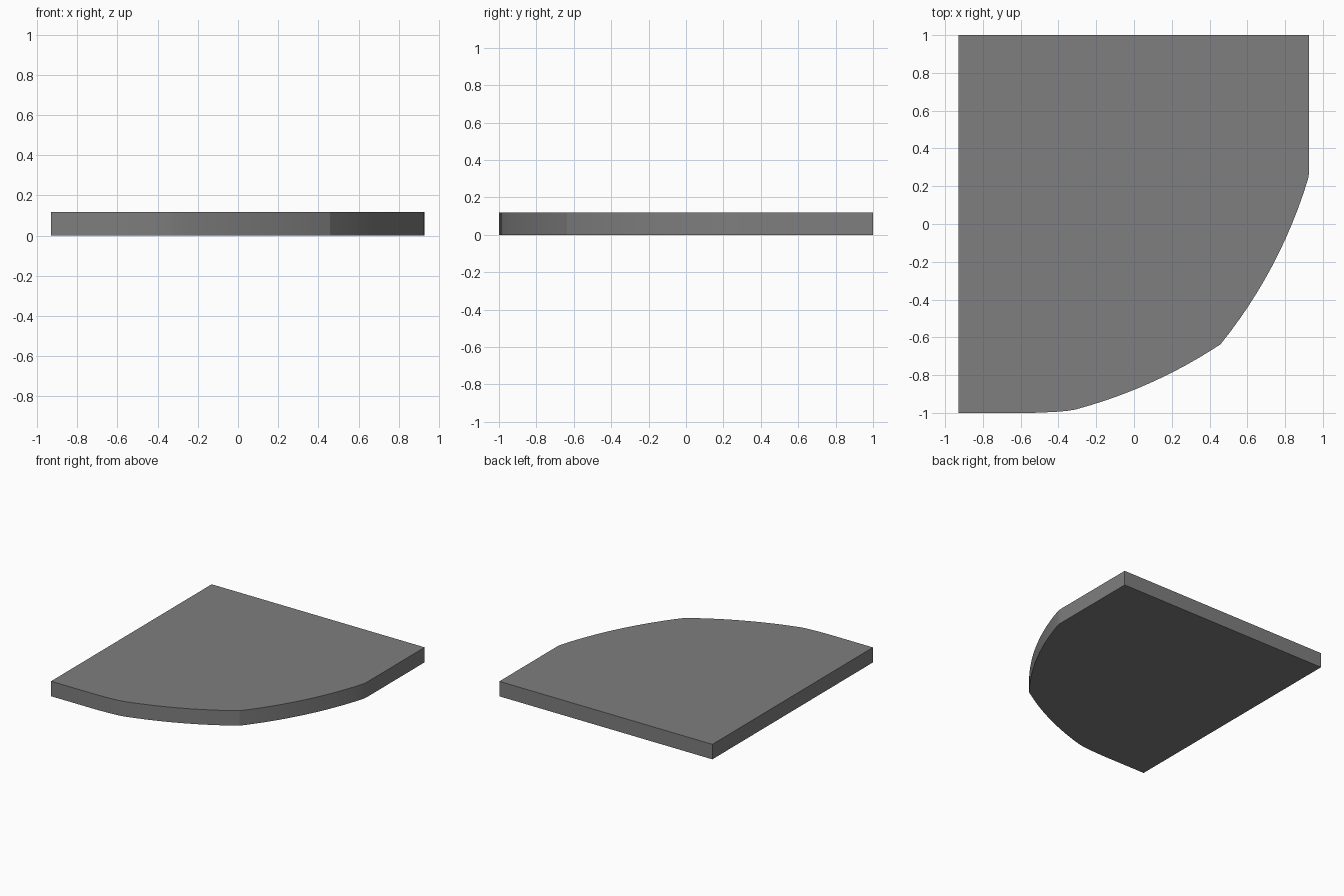
import bpy, bmesh
from mathutils import Vector

if "Cube" in bpy.data.objects:
    bpy.data.objects.remove(bpy.data.objects["Cube"])

HEIGHT = 0.118


def bowed(a, b, sag, steps=12):
    """Points from a to b along a shallow outward curve."""
    a, b = Vector(a), Vector(b)
    d = (b - a).normalized()
    out = Vector((-d.y, d.x))
    return [tuple(a.lerp(b, i / steps) + out * 4 * sag * (i / steps) * (1 - i / steps))
            for i in range(steps + 1)]


# Outline: square back and left, two bowed edges meeting at the front corner
outline = [(-0.93, 1.0), (0.927, 1.0), (0.927, 0.29), (0.926, 0.265)]
outline += bowed((0.922, 0.24), (0.458, -0.637), 0.048)
outline += bowed((0.458, -0.637), (-0.31, -0.982), 0.034)[1:]
outline += [(-0.35, -0.989), (-0.42, -0.995), (-0.54, -1.0), (-0.93, -1.0)]

# Slab
bm = bmesh.new()
face = bm.faces.new([bm.verts.new((x, y, 0)) for x, y in outline])
res = bmesh.ops.extrude_face_region(bm, geom=[face], use_keep_orig=True)
top = [g for g in res["geom"] if isinstance(g, bmesh.types.BMVert)]
bmesh.ops.translate(bm, verts=top, vec=(0, 0, HEIGHT))
bmesh.ops.recalc_face_normals(bm, faces=bm.faces)
mesh = bpy.data.meshes.new("corner_slab")
bm.to_mesh(mesh)
bm.free()
slab = bpy.data.objects.new("corner_slab", mesh)
bpy.context.collection.objects.link(slab)

# Dark grey colour
grey = bpy.data.materials.new("dark_grey")
grey.diffuse_color = (0.21, 0.21, 0.21, 1)
grey.use_nodes = True
grey.node_tree.nodes["Principled BSDF"].inputs["Base Color"].default_value = grey.diffuse_color
mesh.materials.append(grey)

# Smooth curved sides, sharp corners
bpy.context.view_layer.objects.active = slab
slab.select_set(True)
bpy.ops.object.shade_smooth_by_angle(angle=0.3)
